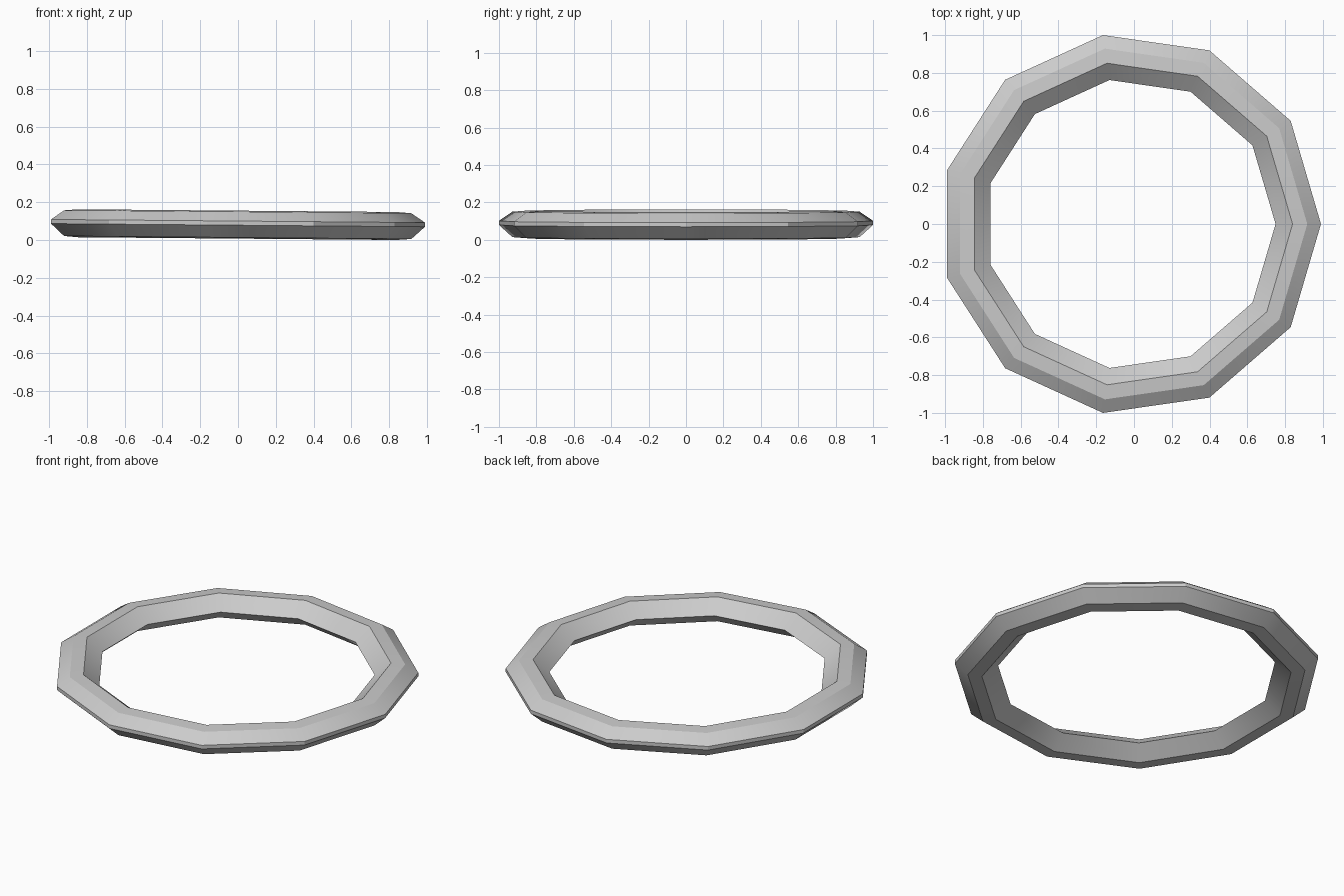
import bpy, bmesh, math

if "Cube" in bpy.data.objects:
    bpy.data.objects.remove(bpy.data.objects["Cube"])

SIDES = 11
# Cross-section: (radius to corner, height from the middle)
PROFILE = [(0.77, 0.0), (0.86, 0.074), (0.938, 0.068), (1.0103, 0.019),
           (1.0103, -0.003), (0.938, -0.068), (0.86, -0.074)]

# Eleven-sided ring swept from the profile
bm = bmesh.new()
loops = []
for i in range(SIDES):
    a = 2 * math.pi * i / SIDES
    loops.append([bm.verts.new((r * math.cos(a), r * math.sin(a), z)) for r, z in PROFILE])
n = len(PROFILE)
for i in range(SIDES):
    cur, nxt = loops[i], loops[(i + 1) % SIDES]
    for j in range(n):
        k = (j + 1) % n
        bm.faces.new((cur[j], cur[k], nxt[k], nxt[j]))

# Slight lean to the right, then centre and drop onto the floor
for v in bm.verts:
    v.co.z -= 0.0085 * v.co.x
xs = [v.co.x for v in bm.verts]
low = min(v.co.z for v in bm.verts)
bmesh.ops.translate(bm, verts=bm.verts, vec=(-(min(xs) + max(xs)) / 2, 0, -low))
bmesh.ops.recalc_face_normals(bm, faces=bm.faces)

mesh = bpy.data.meshes.new("faceted_ring")
bm.to_mesh(mesh)
bm.free()
ring = bpy.data.objects.new("faceted_ring", mesh)
bpy.context.collection.objects.link(ring)
bpy.context.view_layer.objects.active = ring
ring.select_set(True)
bpy.ops.object.shade_smooth_by_angle(angle=math.radians(30))
